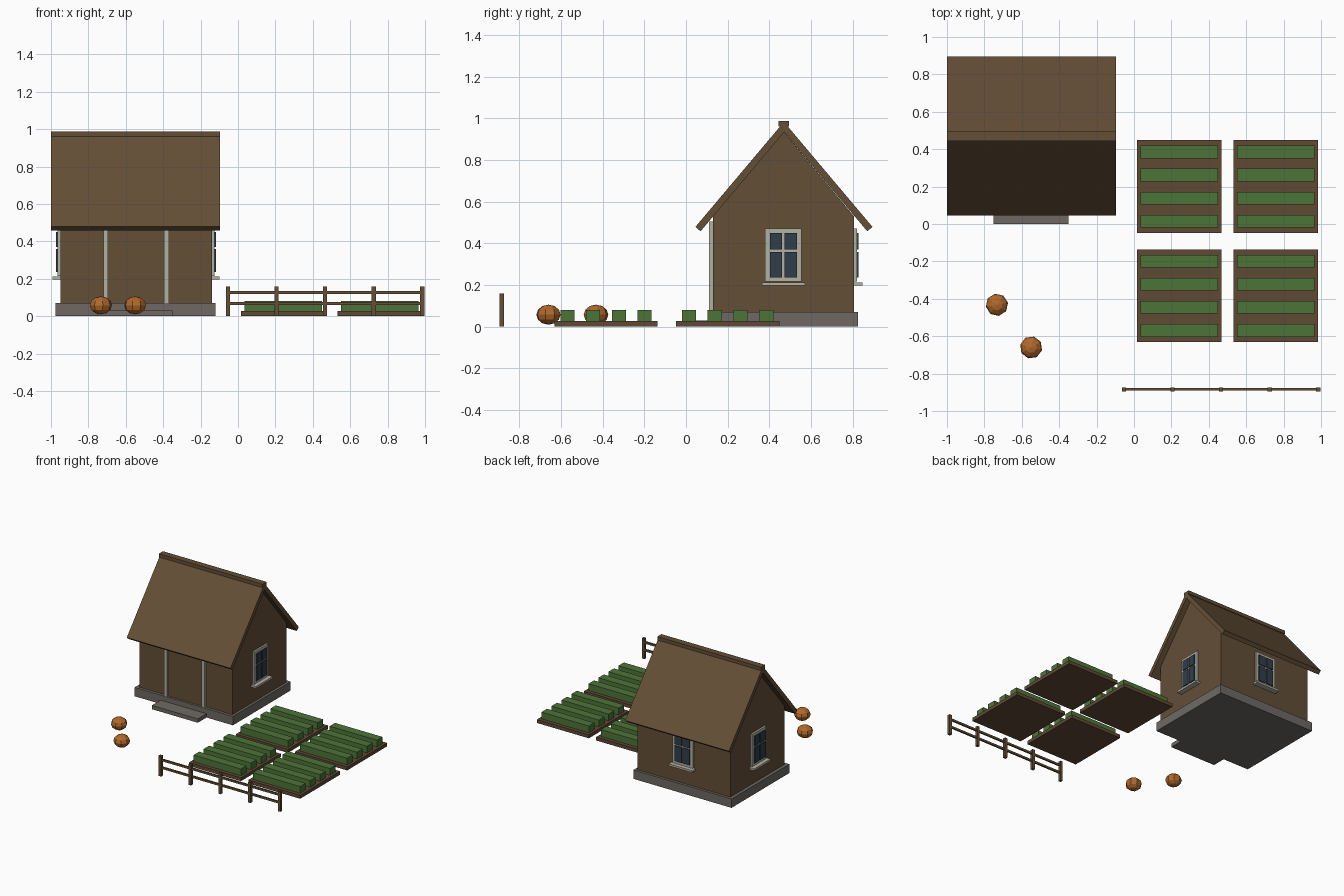
import bpy, bmesh
from math import radians
from mathutils import Matrix, Vector

if "Cube" in bpy.data.objects:
    bpy.data.objects.remove(bpy.data.objects["Cube"])


def material(name, rgb):
    m = bpy.data.materials.new(name)
    m.use_nodes = True
    m.diffuse_color = (*rgb, 1)
    m.node_tree.nodes["Principled BSDF"].inputs["Base Color"].default_value = (*rgb, 1)
    return m


WOOD = material("brown wood", (0.125, 0.077, 0.037))
SOIL = material("garden soil", (0.117, 0.067, 0.036))
GREEN = material("crop green", (0.074, 0.175, 0.04))
STONE = material("grey stone", (0.156, 0.141, 0.127))
TRIM = material("pale trim", (0.45, 0.44, 0.37))
GLASS = material("dark glass", (0.03, 0.048, 0.069))
ORANGE = material("pumpkin orange", (0.44, 0.14, 0.025))


def finish(bm, name, mat, loc=(0, 0, 0), turn=0):
    bmesh.ops.recalc_face_normals(bm, faces=bm.faces)
    me = bpy.data.meshes.new(name)
    bm.to_mesh(me)
    bm.free()
    me.materials.append(mat)
    ob = bpy.data.objects.new(name, me)
    ob.location = loc
    ob.rotation_euler.z = radians(turn)
    bpy.context.collection.objects.link(ob)
    return ob


def boxes(name, mat, spans, loc=(0, 0, 0), turn=0):
    """One object from boxes given as (x range, y range, z range)."""
    bm = bmesh.new()
    for span in spans:
        mid = Vector([(a + b) / 2 for a, b in span])
        size = [b - a for a, b in span]
        bmesh.ops.create_cube(bm, size=1, matrix=Matrix.Translation(mid) @ Matrix.Diagonal((*size, 1)))
    return finish(bm, name, mat, loc, turn)


def prism(name, mat, profile, x0, x1):
    """A y-z outline extruded along x."""
    bm = bmesh.new()
    face = bm.faces.new([bm.verts.new((x0, y, z)) for y, z in profile])
    new = bmesh.ops.extrude_face_region(bm, geom=[face])["geom"]
    verts = [v for v in new if isinstance(v, bmesh.types.BMVert)]
    bmesh.ops.translate(bm, verts=verts, vec=(x1 - x0, 0, 0))
    return finish(bm, name, mat)


# House body: foundation, step and gabled walls
WX0, WX1, WY0, WY1, RIDGE = -0.95, -0.14, 0.13, 0.806, 0.47
boxes("foundation", STONE, [((-0.975, -0.12), (0.108, 0.826), (0, 0.07))])
boxes("door_step", STONE, [((-0.75, -0.35), (0, 0.108), (0, 0.03))])
prism("walls", WOOD, [(WY0, 0.07), (WY1, 0.07), (WY1, 0.53), (RIDGE, 0.933), (WY0, 0.53)], WX0, WX1)

# Roof with square-cut eaves and a ridge cap
half = [(0.425, 0.479), (0.4, 0.458)]
roof = [(RIDGE, 0.983)] + [(RIDGE + d, z) for d, z in half] + [(RIDGE, 0.933)]
roof += [(RIDGE - d, z) for d, z in reversed(half)]
prism("roof", WOOD, roof, -1.0, -0.097)
boxes("ridge_cap", WOOD, [((-1.0, -0.097), (RIDGE - 0.025, RIDGE + 0.025), (0.96, 0.987))])

# Front door with its surround
boxes("door", WOOD, [((-0.695, -0.395), (0.125, WY0), (0.07, 0.48))])
boxes("door_frame", TRIM, [
    ((-0.72, -0.695), (0.11, WY0), (0.07, 0.505)),
    ((-0.395, -0.37), (0.11, WY0), (0.07, 0.505)),
    ((-0.695, -0.395), (0.11, WY0), (0.48, 0.505))])


# Windows: local -y points out of the wall
def window(side, loc, turn):
    out = (-0.014, 0)
    boxes(side + "_window_frame", TRIM, [
        ((-0.088, 0.088), out, (0.216, 0.471)),
        ((-0.103, 0.103), (-0.042, 0), (0.197, 0.213))], loc, turn)
    columns = [(-0.065, -0.006), (0.006, 0.065)]
    rows = [(0.237, 0.359), (0.371, 0.449)]
    boxes(side + "_window_panes", GLASS,
          [(c, (-0.022, -0.005), r) for c in columns for r in rows], loc, turn)


mid_x = (WX0 + WX1) / 2
window("left", (WX1, 0.467, 0), 90)
window("right", (WX0, 0.467, 0), -90)
window("back", (mid_x, WY1, 0), 180)

# Garden beds with four crop rows each
for i, cx in enumerate((0.242, 0.758)):
    for j, cy in enumerate((0.2, -0.384)):
        tag = f"_{i}_{j}"
        boxes("garden_bed" + tag, SOIL, [((-0.226, 0.226), (-0.248, 0.248), (0, 0.027))], (cx, cy, 0))
        rows = [(k - 1.5) * 0.1235 for k in range(4)]
        boxes("crop_rows" + tag, GREEN,
              [((-0.206, 0.206), (y - 0.034, y + 0.034), (0.02, 0.08)) for y in rows], (cx, cy, 0))

# Fence
FY = -0.884
posts = [-0.053 + k * 0.2595 for k in range(5)]
boxes("fence_posts", WOOD, [((x - 0.011, x + 0.011), (FY - 0.011, FY + 0.011), (0, 0.16)) for x in posts])
boxes("fence_rails", WOOD, [((posts[0], posts[-1]), (FY - 0.006, FY + 0.006), (z - 0.008, z + 0.008))
                            for z in (0.067, 0.128)])

# Faceted pumpkins
for name, x, y, turn in (("pumpkin_back", -0.733, -0.432, 10), ("pumpkin_front", -0.55, -0.66, 30)):
    bm = bmesh.new()
    bmesh.ops.create_uvsphere(bm, u_segments=8, v_segments=6, radius=0.06,
                              matrix=Matrix.Diagonal((1, 1, 0.8, 1)))
    finish(bm, name, ORANGE, (x, y, 0.058), turn)
